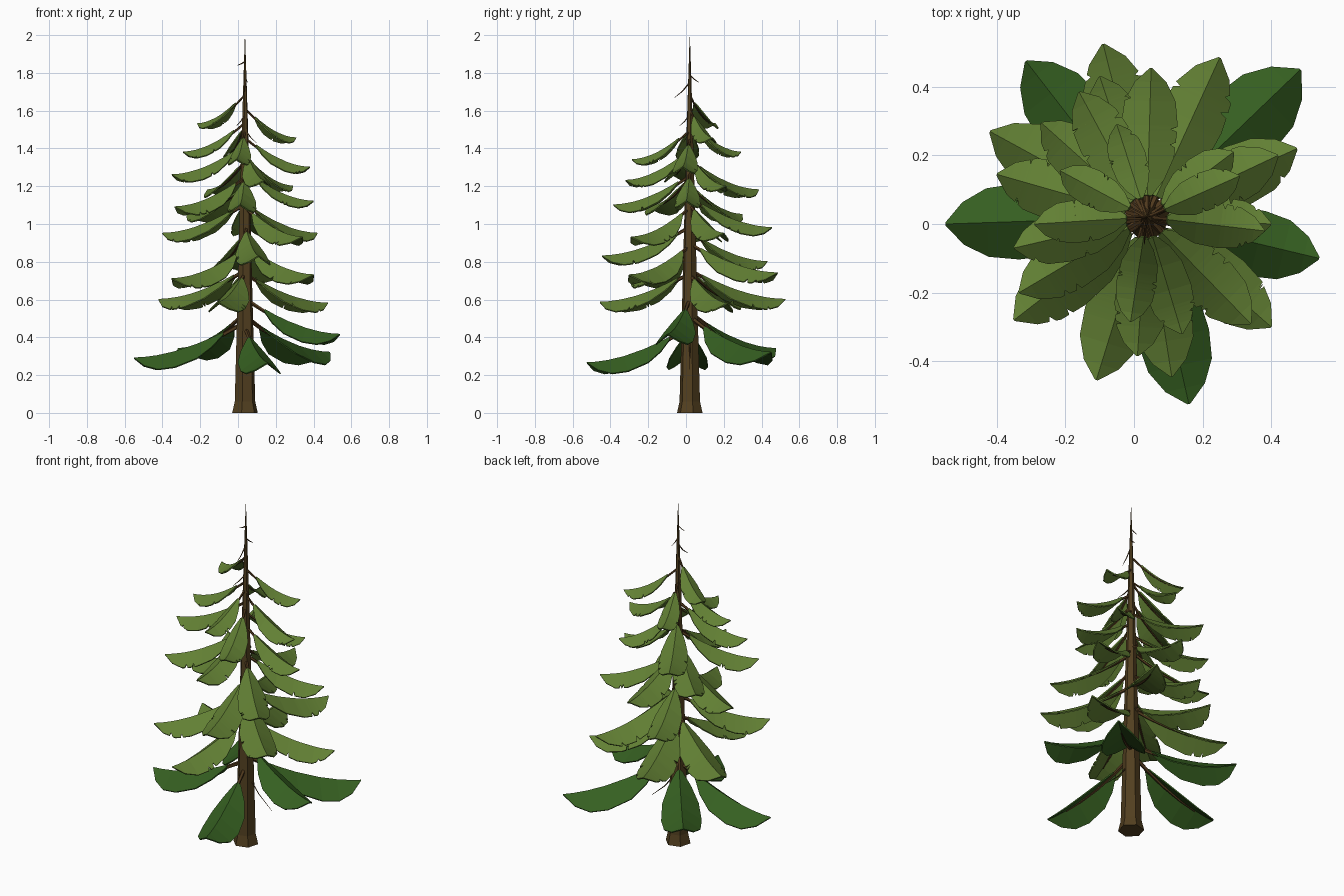
import bpy, bmesh, math, random
from mathutils import Vector

if "Cube" in bpy.data.objects:
    bpy.data.objects.remove(bpy.data.objects["Cube"])

random.seed(4)
CX, CY = 0.037, 0.020            # trunk axis


def material(name, rgb):
    m = bpy.data.materials.new(name)
    m.diffuse_color = (*rgb, 1)
    m.use_nodes = True
    m.node_tree.nodes["Principled BSDF"].inputs["Base Color"].default_value = m.diffuse_color
    return m


LIGHT = material("light needle green", (0.122, 0.215, 0.034))
DARK = material("dark needle green", (0.036, 0.115, 0.015))
BARK = material("bark brown", (0.085, 0.050, 0.014))
WOOD = material("branch brown", (0.078, 0.040, 0.012))


def finish(name, bm, mat):
    bmesh.ops.recalc_face_normals(bm, faces=bm.faces)
    me = bpy.data.meshes.new(name)
    bm.to_mesh(me)
    bm.free()
    me.materials.append(mat)
    ob = bpy.data.objects.new(name, me)
    bpy.context.collection.objects.link(ob)
    return ob


def tube(name, points, radii, sides, mat, turn=0.0, flat=False):
    """Tapered tube along points; flat keeps the rings horizontal."""
    bm = bmesh.new()
    rings = []
    for i, p in enumerate(points):
        d = points[min(i + 1, len(points) - 1)] - points[max(i - 1, 0)]
        if flat:
            a, b = Vector((1, 0, 0)), Vector((0, 1, 0))
        else:
            a = d.cross(Vector((0, 0, 1))).normalized()
            b = a.cross(d).normalized()
        ring = []
        for k in range(sides):
            t = turn + math.tau * k / sides
            ring.append(bm.verts.new(p + (a * math.cos(t) + b * math.sin(t)) * radii[i]))
        rings.append(ring)
    for r, s in zip(rings, rings[1:]):
        for k in range(sides):
            j = (k + 1) % sides
            bm.faces.new((r[k], r[j], s[j], s[k]))
    bm.faces.new(rings[0])
    bm.faces.new(rings[-1])
    return finish(name, bm, mat)


# trunk: flared foot, long taper to a needle tip
trunk = [(0, .070), (.06, .056), (.5, .044), (1.0, .031), (1.5, .017), (1.75, .009), (1.99, .001)]
tube("trunk", [Vector((CX, CY, z)) for z, r in trunk], [r for z, r in trunk], 6, BARK,
     math.radians(15), True)

# half width of a frond along its length
OUTLINE = [(0, .15), (.13, .58), (.3, .9), (.55, 1), (.74, .9), (.89, .55), (1, .02)]


def half_width(u):
    for (a, p), (b, q) in zip(OUTLINE, OUTLINE[1:]):
        if u <= b:
            return p + (q - p) * (u - a) / (b - a)
    return OUTLINE[-1][1]


def frond(name, x, y, z, mat, drop, inner):
    """Folded leaf with a central ridge, sagging from the trunk to its tip."""
    out = Vector((x - CX, y - CY, 0))
    reach = out.length
    out.normalize()
    side = Vector((-out.y, out.x, 0))
    start = 0.045 + inner * reach
    wide = 0.185 * reach

    def ridge(r):
        return Vector((CX, CY, z + drop * max(0.0, 1 - r / reach) ** 1.8)) + out * r

    # stops along the ridge: position, left cut, right cut
    stops = [(u, 1, 1) for u, w in OUTLINE]
    if mat is LIGHT:                           # torn notches along the edges
        for cuts in ((.76, 1), (1, .76), (.8, 1), (1, .8)):
            n = random.uniform(.38, .85)
            stops += [(n - .02, 1, 1), (n, *cuts), (n + .02, 1, 1)]
    bm = bmesh.new()
    rows = []
    for u, left, right in sorted(stops):
        p = ridge(start + (reach - start) * u)
        row = [bm.verts.new(p)]
        for s, cut in ((1, left), (-1, right)):
            w = wide * half_width(u) * cut
            row.append(bm.verts.new(p + side * s * w - Vector((0, 0, w * .75))))
        rows.append(row)
    for (a, l, r), (b, m, q) in zip(rows, rows[1:]):
        bm.faces.new((a, b, m, l))
        bm.faces.new((a, r, q, b))
    ob = finish(name, bm, mat)
    mod = ob.modifiers.new("thickness", "SOLIDIFY")
    mod.thickness = 0.007
    mod.offset = 0
    # woody stem running under the ridge
    steps = [reach * f for f in (.02, .2, .4, .6, .78)]
    tube(name + "_stem", [ridge(r) - Vector((0, 0, .010)) for r in steps],
         [reach * f for f in (.021, .018, .014, .010, .004)], 5, WOOD)


# frond tips (x, y, z), lowest tier first
LOW = [(-.55, 0, .29), (.54, -.10, .415), (.16, -.525, .265), (.485, .45, .32),
       (-.315, .475, .34)]
HIGH = [
    (-.11, -.455, .585), (-.09, .525, .60), (-.42, .27, .60), (.475, .22, .58), (.40, -.30, .73),
    (.25, .485, .74), (-.35, -.28, .71), (.11, -.445, .83), (-.10, .43, .80),
    (-.40, .145, .95), (.42, .20, .95), (.05, .455, .98), (.34, -.29, .93),
    (.40, 0, 1.12), (-.335, -.20, 1.09), (.01, -.385, 1.10), (-.27, .295, 1.05),
    (-.16, .385, 1.18), (.29, .21, 1.20), (.14, -.32, 1.23), (-.35, -.07, 1.26),
    (.38, -.02, 1.30), (-.01, -.285, 1.34), (-.05, .29, 1.38), (-.29, 0, 1.38),
    (.307, .14, 1.455), (-.215, .155, 1.53)]
for i, p in enumerate(LOW):
    frond(f"lower_frond_{i}", *p, DARK, .20, .12)
for i, p in enumerate(HIGH):
    frond(f"upper_frond_{i}", *p, LIGHT, .165, .04)

# bare twigs: start height, direction in degrees, length, fall
TWIGS = [(1.75, 265, .08, .08), (1.79, 75, .05, .04), (1.86, 180, .04, .02), (1.50, 330, .07, .07),
         (1.58, 230, .07, .06), (.42, 0, .17, .19)]
for i, (z, deg, length, fall) in enumerate(TWIGS):
    d = Vector((math.cos(math.radians(deg)), math.sin(math.radians(deg)), 0))
    base = Vector((CX, CY, z))
    tube(f"bare_twig_{i}", [base, base + d * length * .5 - Vector((0, 0, fall * .6)),
                            base + d * length - Vector((0, 0, fall))],
         [.004, .003, .001], 4, WOOD)
